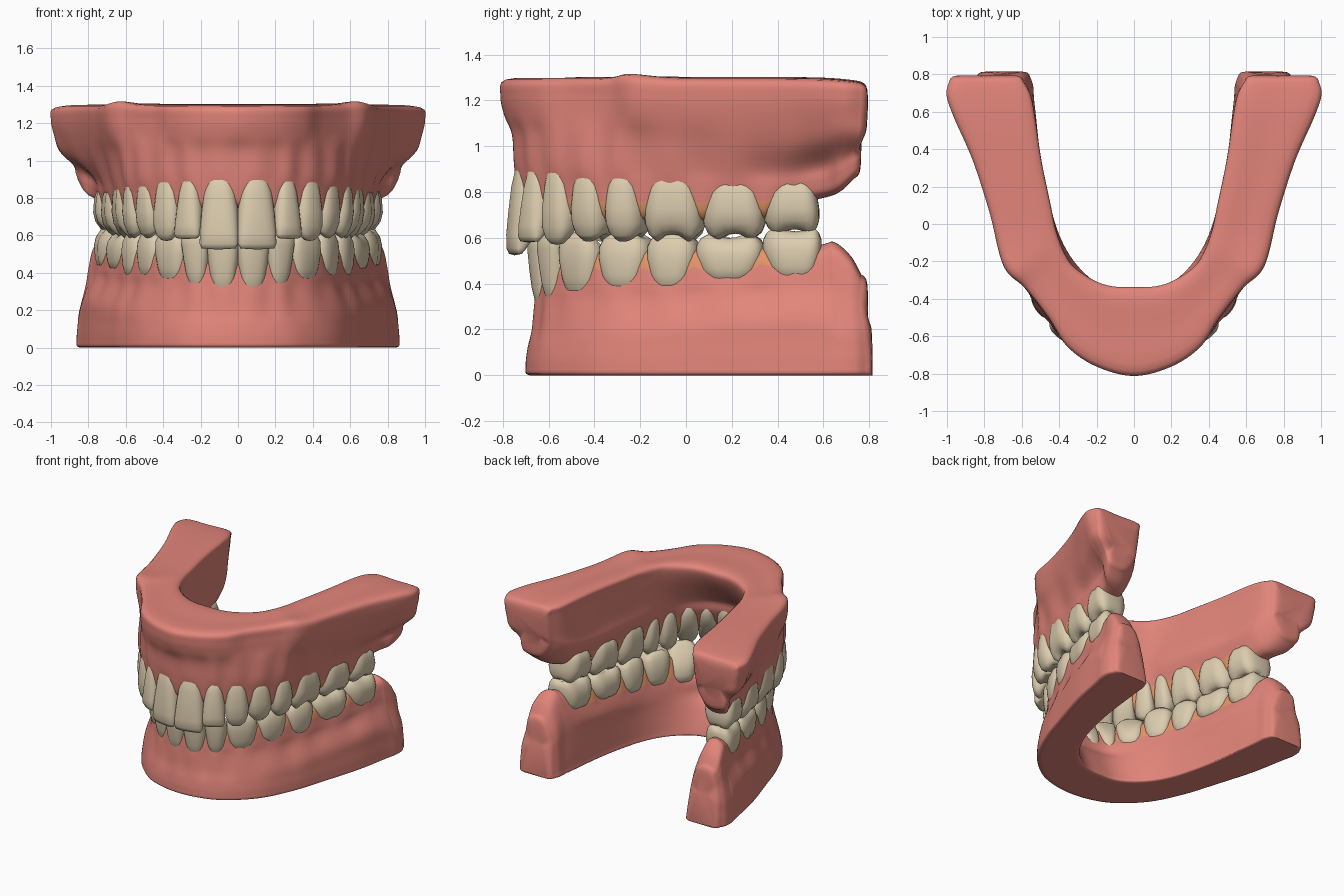
import bpy, bmesh, math

if "Cube" in bpy.data.objects:
    bpy.data.objects.remove(bpy.data.objects["Cube"])

def material(name, rgb):
    m = bpy.data.materials.new(name)
    m.diffuse_color = (*rgb, 1)
    m.use_nodes = True
    m.node_tree.nodes["Principled BSDF"].inputs["Base Color"].default_value = m.diffuse_color
    return m

GUM = material("gum_pink", (0.76, 0.235, 0.195))
TOOTH = material("tooth_ivory", (0.72, 0.61, 0.43))
PAPILLA = material("papilla_orange", (0.78, 0.30, 0.14))

# Half-arch stations, front to back; the first ones are the borders between teeth.
# base outer xy, base inner xy, tooth outer xy, tooth inner xy, ridge z, flank blend
UPPER = [
    (0, -.81, 0, -.35, 0, -.755, 0, -.57, .74, .85),
    (.20, -.76, .12, -.345, .203, -.715, .145, -.545, .74, .85),
    (.355, -.655, .22, -.31, .335, -.637, .24, -.49, .74, .8),
    (.455, -.505, .32, -.24, .462, -.525, .33, -.39, .73, .7),
    (.58, -.345, .375, -.16, .565, -.375, .385, -.27, .72, .7),
    (.695, -.225, .42, -.04, .63, -.20, .41, -.13, .72, .7),
    (.77, .06, .45, .10, .69, .065, .455, .10, .72, .6),
    (.86, .34, .50, .34, .745, .34, .505, .35, .73, .5),
    (.96, .57, .535, .57, .785, .58, .545, .58, .77, .42),
    (1.0, .69, .56, .69, .85, .67, .575, .67, .80, .35),
    (.985, .765, .60, .765, .88, .735, .62, .735, .86, .3),
]
LOWER = [
    (0, -.70, 0, -.37, 0, -.665, 0, -.50, .47, .7),
    (.18, -.675, .12, -.36, .165, -.635, .125, -.485, .47, .7),
    (.34, -.60, .22, -.31, .30, -.565, .215, -.43, .48, .6),
    (.51, -.43, .32, -.21, .455, -.405, .32, -.29, .50, .4),
    (.625, -.20, .395, -.08, .56, -.19, .405, -.11, .50, .3),
    (.70, .03, .45, .09, .64, .03, .455, .08, .50, .25),
    (.79, .33, .50, .33, .725, .33, .505, .35, .51, .2),
    (.84, .58, .53, .58, .78, .59, .56, .59, .57, .2),
    (.86, .67, .54, .67, .80, .65, .57, .65, .58, .25),
    (.86, .74, .545, .74, .815, .72, .575, .72, .52, .3),
    (.84, .785, .56, .785, .81, .765, .59, .765, .44, .3),
]

def catmull(a, b, c, d, t):
    return [.5 * (2*q + (r-p)*t + (2*p-5*q+4*r-w)*t*t + (3*q-p-3*r+w)*t**3)
            for p, q, r, w in zip(a, b, c, d)]

def station(rows, s):
    """Smoothly interpolated station; negative s is the mirrored side."""
    side, s = (-1 if s < 0 else 1), abs(s)
    i = min(int(s), len(rows) - 2)
    mirror = [-v if k in (0, 2, 4, 6) else v for k, v in enumerate(rows[1])]
    prev = rows[i-1] if i else mirror
    nxt = rows[min(i+2, len(rows)-1)]
    r = catmull(prev, rows[i], rows[i+1], nxt, s - i)
    return [v * side if k in (0, 2, 4, 6) else v for k, v in enumerate(r)]

def lerp(a, b, t):
    return (a[0] + (b[0]-a[0])*t, a[1] + (b[1]-a[1])*t)

def finish(bm, name, mats):
    bmesh.ops.recalc_face_normals(bm, faces=bm.faces)
    for f in bm.faces:
        f.smooth = True
    me = bpy.data.meshes.new(name)
    bm.to_mesh(me)
    bm.free()
    for m in mats:
        me.materials.append(m)
    ob = bpy.data.objects.new(name, me)
    bpy.context.collection.objects.link(ob)

def gum_ring(rows, s, teeth, flat, corner, mids, bump):
    r = station(rows, s)
    s = abs(s)
    B = lambda v: lerp(r[2:4], r[0:2], v)
    P = lambda v: lerp(r[6:8], r[4:6], v)
    back = min(1, max(0, (s - 4) / 3)) - min(1, max(0, (s - teeth + .5) / 1.5))
    mid = mids[0] + (mids[1] - mids[0]) * back
    zr, m = r[8], r[9]
    fade = min(1, max(0, teeth - s))
    wave = math.cos(2*math.pi*s) * fade
    tip = math.copysign(.05 * max(0, wave)**2 * min(1, s/3), zr - mid)   # papilla height
    h = lambda f: zr + f * (mid - zr)
    root = -.025 * wave                                                  # root bulges
    rise = bump * math.exp(-((s - 4.7) / .6)**2)
    top = flat - bump * max(0, (s - 7) / 3)**2
    lingual = .38 if s < 2.5 else .25
    ctrl = [(B(.03), top), (B(.5), top + rise*.4), (B(.95), top + rise - .3*bump),
            (B(1), corner), (lerp(B(1), P(1), m*.35), (corner+mid)/2),
            (lerp(B(1), P(1 + root), m), mid), (P(1 + root), h(.6)), (P(.94), h(.33)),
            (P(.84), h(.08) + tip), (P(.5), zr + tip), (P(lingual), h(.1) + tip),
            (P(.06), h(.42)), (P(-.03), h(.7)),
            (lerp(B(0), P(0), .5), mid), (B(0), corner)]
    pts = [(x, y, z) for (x, y), z in ctrl]
    n = len(pts)
    out = []
    for k in range(n):
        for q in range(4):
            p = catmull(pts[k-1], pts[k], pts[(k+1) % n], pts[(k+2) % n], q/4)
            out.append((p[0], p[1], max(0, p[2])))
    return out

def gum(name, rows, teeth, flat, corner, mids, bump):
    bm = bmesh.new()
    steps, end = 14, len(rows) - 1
    params = [i/steps for i in range(-end*steps, end*steps + 1)]
    rings = [gum_ring(rows, s, teeth, flat, corner, mids, bump) for s in params]
    # rounded end caps, inset by a distance towards the middle
    def cap(ring, inset, dy):
        c = [(max(p[k] for p in ring) + min(p[k] for p in ring))/2 for k in (0, 2)]
        out = []
        for x, y, z in ring:
            d = math.hypot(x - c[0], z - c[1])
            f = 1 - min(inset/d, .8)
            z2 = c[1] + (z - c[1])*f
            out.append((c[0] + (x - c[0])*f, y + dy, z if z < .02 else z2))
        return out
    caps = [(.008, .013), (.022, .022), (.045, .027), (.08, .029)]
    rings = ([cap(rings[0], *c) for c in reversed(caps)] + rings
             + [cap(rings[-1], *c) for c in caps])
    params = [-99]*4 + params + [99]*4
    vs = [[bm.verts.new(p) for p in r] for r in rings]
    n = len(vs[0])
    for i in range(len(vs) - 1):
        for k in range(n):
            f = bm.faces.new((vs[i][k], vs[i][(k+1) % n], vs[i+1][(k+1) % n], vs[i+1][k]))
            if 30 <= k <= 42 and 1.7 <= abs(params[i]) < teeth - .3:
                f.material_index = 1      # papillae between the teeth
    bm.faces.new(vs[0])
    bm.faces.new(vs[-1])
    finish(bm, name, [GUM, PAPILLA])

# Crown profiles: height from neck to tip, half width, inner depth, outer depth
CROWN = {
    "incisor": [(0, .4, .3, .75), (.05, .6, .12, .9), (.12, .75, .02, .97), (.3, .92, -.05, 1.02),
                (.55, 1.02, .1, 1.03), (.8, 1.03, .42, 1.02), (.94, 1.0, .6, .98), (1, .88, .72, .9)],
    "canine": [(0, .4, .3, .75), (.05, .6, .12, .9), (.12, .77, .01, .97), (.3, .94, -.05, 1.03),
               (.6, 1.04, .1, 1.06), (.8, .97, .36, 1.02), (.93, .72, .55, .95), (1, .38, .65, .85)],
    "molar": [(0, .42, .25, .75), (.05, .58, .12, .87), (.12, .73, .03, .95), (.3, .9, -.03, 1.01),
              (.6, 1.03, -.03, 1.03), (.8, 1.02, .03, .98), (.93, .92, .12, .88), (1, .68, .25, .75)],
}
CROWN["premolar"] = CROWN["molar"]
TILT = {"incisor": .22, "canine": .09, "premolar": .03, "molar": 0}

def tooth(name, rows, i, side, kind, neck, tip):
    bm = bmesh.new()
    n, rings = 32, []
    back = kind in ("molar", "premolar")
    def place(u, v, t):
        r = station(rows, i + .5 + .5*u)
        x, y = lerp(r[6:8], r[4:6], v + TILT[kind]*t)
        return bm.verts.new((x * side, y, neck + (tip - neck)*t))
    for t, hw, vi, vo in CROWN[kind]:
        ring = []
        for k in range(n):
            a = 2*math.pi*k/n
            c, s = math.cos(a), math.sin(a)
            e = 2/2.8
            u = math.copysign(abs(c)**e, c)
            w = math.copysign(abs(s)**e, s)
            tt = t
            if back and t > .75:          # cusps
                wave = -math.cos(4*a) if kind == "molar" else -math.cos(2*a)
                tt += .05*wave*(t - .75)/.25
            if kind == "molar":           # groove down the middle of each side
                w *= 1 - .06*math.exp(-(u/.22)**2)
            ring.append(place(u*hw, (vi+vo)/2 + w*(vo-vi)/2, tt))
        rings.append(ring)
    for a, b in zip(rings, rings[1:]):
        for k in range(n):
            bm.faces.new((a[k], a[(k+1) % n], b[(k+1) % n], b[k]))
    bm.faces.new(rings[0])
    vi, vo = CROWN[kind][-1][2:]
    centre = place(0, (vi+vo)/2, .88 if back else 1.015)
    for k in range(n):
        bm.faces.new((rings[-1][k], rings[-1][(k+1) % n], centre))
    finish(bm, name, [TOOTH])

UPPER_TEETH = [("incisor", .95, .53), ("incisor", .93, .585), ("canine", .94, .575),
               ("premolar", .92, .60), ("premolar", .92, .60), ("molar", .915, .60),
               ("molar", .88, .605), ("molar", .87, .625)]
LOWER_TEETH = [("incisor", .28, .61), ("incisor", .31, .61), ("canine", .34, .62),
               ("premolar", .36, .615), ("premolar", .36, .615), ("molar", .40, .61),
               ("molar", .405, .64)]

gum("upper_gum", UPPER, 8, 1.297, 1.22, (1.05, 1.0), .02)
gum("lower_gum", LOWER, 7, 0, .04, (.20, .27), 0)
for jaw, rows, teeth in (("upper", UPPER, UPPER_TEETH), ("lower", LOWER, LOWER_TEETH)):
    for i, (kind, neck, tip) in enumerate(teeth):
        for side, label in ((1, "right"), (-1, "left")):
            tooth(f"{jaw}_{kind}_{i+1}_{label}", rows, i, side, kind, neck, tip)
